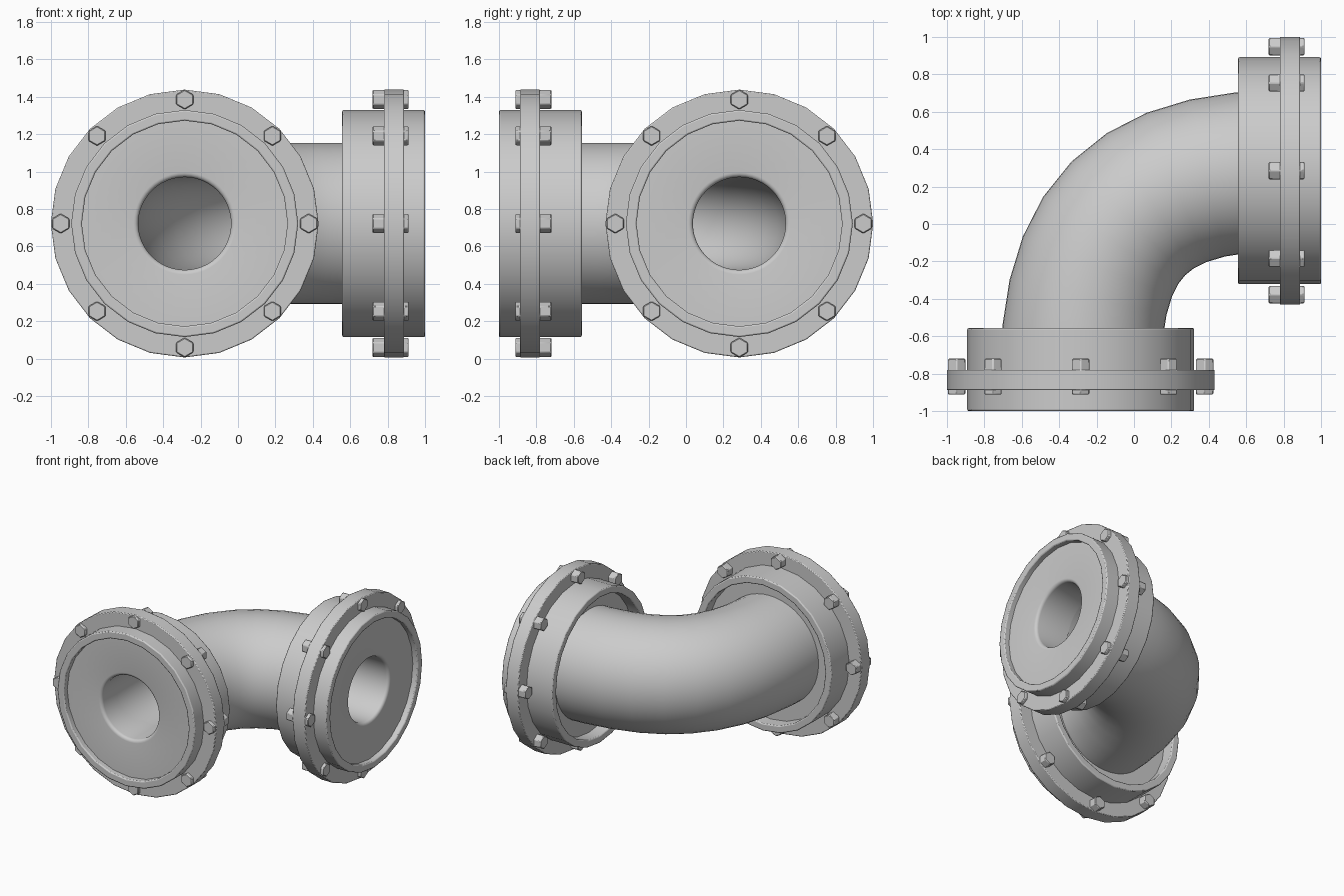
import bpy, bmesh, math
from mathutils import Vector

if "Cube" in bpy.data.objects:
    bpy.data.objects.remove(bpy.data.objects["Cube"])

CZ = 0.722      # height of both pipe axes
OFF = 0.285     # sideways offset of each flange

# u = sideways, v = up, d = depth measured inwards from the pipe mouth
def front_map(u, v, d):
    return Vector((-OFF + u, -1 + d, CZ + v))

def right_map(u, v, d):
    return Vector((1 - d, OFF + u, CZ + v))

def finish(name, bm, bevel=0.0, segs=2):
    bmesh.ops.recalc_face_normals(bm, faces=bm.faces)
    me = bpy.data.meshes.new(name)
    bm.to_mesh(me)
    bm.free()
    ob = bpy.data.objects.new(name, me)
    bpy.context.collection.objects.link(ob)
    bpy.ops.object.select_all(action='DESELECT')
    ob.select_set(True)
    bpy.context.view_layer.objects.active = ob
    bpy.ops.object.shade_smooth_by_angle(angle=math.radians(35))
    if bevel:
        mod = ob.modifiers.new("bevel", 'BEVEL')
        mod.width, mod.segments = bevel, segs
    return ob

def bridge(bm, a, b):
    n = len(a)
    for i in range(n):
        bm.faces.new((a[i], a[(i + 1) % n], b[(i + 1) % n], b[i]))

def lathe(name, profile, place, n, bevel=0.0):
    """Turn a closed (radius, depth) profile around the pipe axis."""
    bm = bmesh.new()
    rings = [[bm.verts.new(place(r * math.sin(2 * math.pi * i / n),
                                 r * math.cos(2 * math.pi * i / n), d))
              for i in range(n)] for r, d in profile]
    for k in range(len(rings)):
        bridge(bm, rings[k], rings[(k + 1) % len(rings)])
    return finish(name, bm, bevel)

def bolts(name, place):
    bm = bmesh.new()
    for k in range(8):
        t = k * math.pi / 4
        cu, cv = 0.663 * math.sin(t), 0.663 * math.cos(t)
        ends = [[bm.verts.new(place(cu + 0.053 * math.sin(i * math.pi / 3),
                                    cv + 0.053 * math.cos(i * math.pi / 3), d))
                 for i in range(6)] for d in (0.088, 0.28)]
        bridge(bm, *ends)
        for ring in ends:
            bm.faces.new(ring)
    return finish(name, bm, 0.005, 1)

# Flange assemblies at both mouths
h = 0.025
edge = [(0.248 + h * (1 - math.sin(a)), 0.045 + h * (1 - math.cos(a)))
        for a in (math.pi / 2 * i / 4 for i in range(5))]
for label, place in (("front", front_map), ("right", right_map)):
    lathe(label + "_collar", [(0.55, 0), (0.607, 0), (0.607, 0.443), (0.55, 0.443)],
          place, 24, 0.008)
    lathe(label + "_flange_plate", [(0.58, 0.112), (0.716, 0.112), (0.716, 0.22), (0.58, 0.22)],
          place, 24, 0.006)
    lathe(label + "_face_disc", edge + [(0.248, 0.345), (0.555, 0.345), (0.555, 0.045)],
          place, 48)
    bolts(label + "_bolts", place)

# Curved pipe: thick tube swept along a Bezier elbow
P = [Vector(p) for p in ((-OFF, -0.8), (-OFF, -0.033), (0.033, OFF), (0.8, OFF))]
bm = bmesh.new()
STEPS, N = 10, 48
skins = []
for r in (0.43, 0.25):
    rings = []
    for s in range(STEPS + 1):
        t = s / STEPS
        q = 1 - t
        c = P[0] * q**3 + P[1] * (3 * q * q * t) + P[2] * (3 * q * t * t) + P[3] * t**3
        tan = ((P[1] - P[0]) * q * q + (P[2] - P[1]) * (2 * q * t) + (P[3] - P[2]) * t * t).normalized()
        side = Vector((tan.y, -tan.x))
        ring = []
        for i in range(N):
            a = 2 * math.pi * i / N
            p = c + side * (r * math.cos(a))
            ring.append(bm.verts.new((p.x, p.y, CZ + r * math.sin(a))))
        rings.append(ring)
    for a, b in zip(rings, rings[1:]):
        bridge(bm, a, b)
    skins.append(rings)
for e in (0, -1):
    bridge(bm, skins[0][e], skins[1][e])
finish("elbow_pipe", bm)
